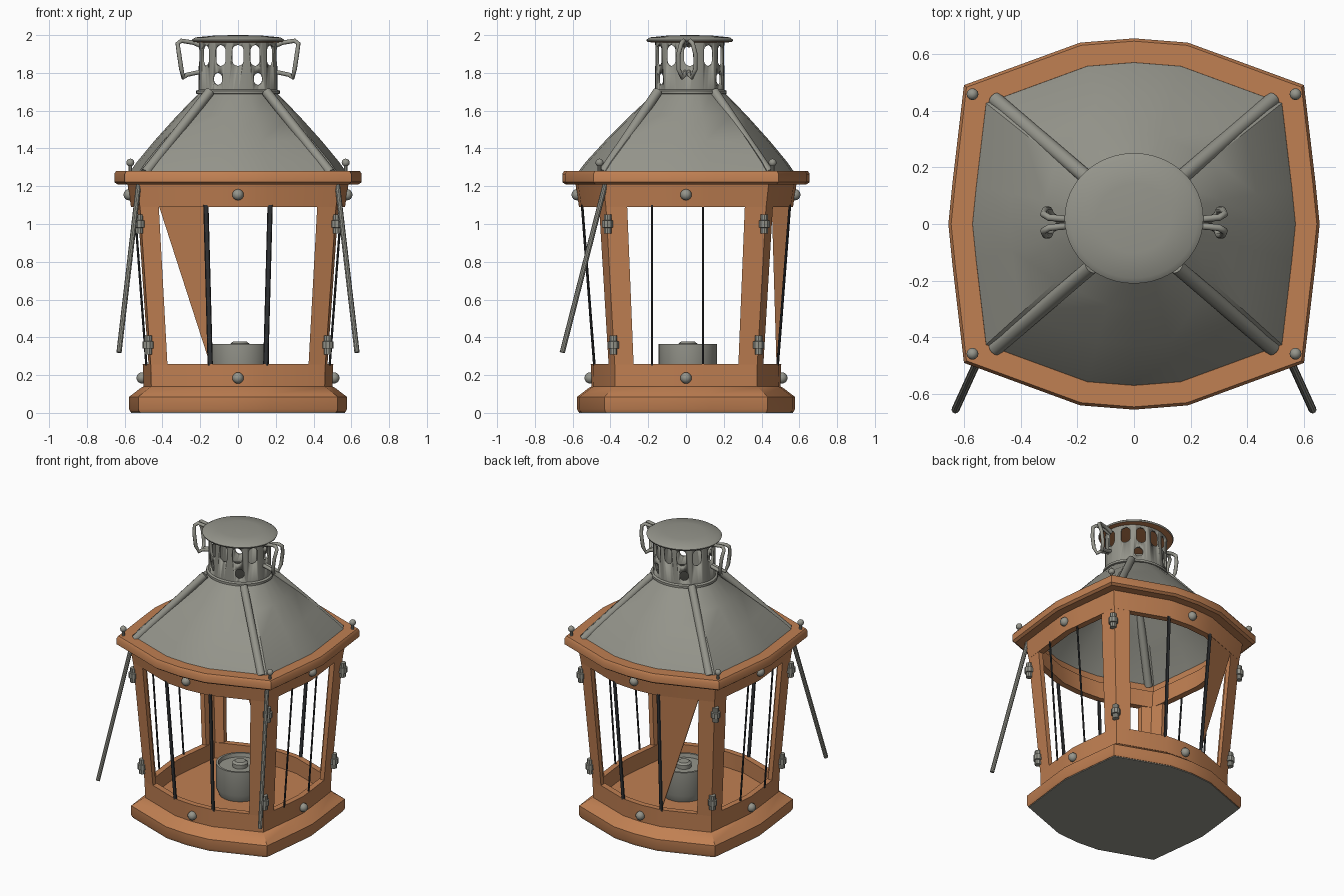
import bpy, bmesh
from math import sin, cos, pi, radians, atan2
from mathutils import Vector

cube = bpy.data.objects.get("Cube")
if cube:
    bpy.data.objects.remove(cube)


def material(name, rgb):
    m = bpy.data.materials.new(name)
    m.use_nodes = True
    m.diffuse_color = (*rgb, 1)
    m.node_tree.nodes["Principled BSDF"].inputs["Base Color"].default_value = (*rgb, 1)
    return m


COPPER = material("copper orange", (0.53, 0.215, 0.085))
GRAY = material("metal gray", (0.30, 0.30, 0.26))
DARK = material("dark iron", (0.03, 0.032, 0.035))


def finish(name, bm, mats, angle=35):
    bmesh.ops.recalc_face_normals(bm, faces=bm.faces)
    mesh = bpy.data.meshes.new(name)
    bm.to_mesh(mesh)
    bm.free()
    for m in mats:
        mesh.materials.append(m)
    ob = bpy.data.objects.new(name, mesh)
    bpy.context.collection.objects.link(ob)
    bpy.ops.object.select_all(action='DESELECT')
    ob.select_set(True)
    bpy.context.view_layer.objects.active = ob
    bpy.ops.object.shade_smooth_by_angle(angle=radians(angle))
    return ob


def add_loft(bm, rings, cyclic=False, caps=True):
    """Skin a stack of point loops with quads."""
    loops = [[bm.verts.new(p) for p in r] for r in rings]
    n = len(loops[0])
    pairs = list(zip(loops, loops[1:])) + ([(loops[-1], loops[0])] if cyclic else [])
    for a, b in pairs:
        for i in range(n):
            j = (i + 1) % n
            bm.faces.new((a[i], a[j], b[j], b[i]))
    if caps and not cyclic:
        bm.faces.new(loops[0])
        bm.faces.new(loops[-1])


def loft(name, rings, mat, cyclic=False, caps=True, angle=35):
    bm = bmesh.new()
    add_loft(bm, rings, cyclic, caps)
    return finish(name, bm, [mat], angle)


def circle(r, z, c=(0, 0), n=32, squash=1.0):
    return [(c[0] + r * cos(2 * pi * i / n), c[1] + squash * r * sin(2 * pi * i / n), z)
            for i in range(n)]


def rod(name, a, b, r, mat, n=10, wide=1.0):
    """Straight bar between two points, optionally widened along x."""
    a, b = Vector(a), Vector(b)
    q = (b - a).to_track_quat('Z', 'Y').to_matrix() if wide == 1 else None
    rings = []
    for p in (a, b):
        pts = [Vector((wide * r * cos(2 * pi * i / n), r * sin(2 * pi * i / n), 0)) for i in range(n)]
        rings.append([p + (q @ v if q else v) for v in pts])
    return loft(name, rings, mat)


def ball(name, pos, r, mat):
    bm = bmesh.new()
    bmesh.ops.create_uvsphere(bm, u_segments=12, v_segments=8, radius=r)
    bmesh.ops.translate(bm, verts=bm.verts, vec=pos)
    return finish(name, bm, [mat], 60)


# Bulged square plan shared by base, frame, eave and roof
quarter = [(0.655, 0), (0.64, 0.15), (0.6, 0.49), (0.19, 0.64), (0, 0.655)]
half = quarter + [(-x, y) for x, y in quarter[-2::-1]]
PLAN = half + [(x, -y) for x, y in half[-2:0:-1]]


def plan(s, z):
    return [(x * s, y * s, z) for x, y in PLAN]


# Base: flared foot, low wall and floor
loft("base_tray", [plan(s, z) for s, z in
     [(0.87, 0.005), (0.88, 0.02), (0.88, 0.085), (0.85, 0.1), (0.78, 0.135),
      (0.765, 0.14), (0.77, 0.26), (0.71, 0.26), (0.71, 0.15)]], COPPER)
loft("bottom_plate", [plan(0.865, 0), plan(0.865, 0.008)], GRAY)

# Upper band and eave
loft("upper_band", [plan(s, z) for s, z in
     [(0.865, 1.09), (0.895, 1.22), (0.83, 1.22), (0.80, 1.09)]], COPPER, cyclic=True)
loft("eave_ring", [plan(s, z) for s, z in
     [(0.975, 1.21), (1, 1.222), (1, 1.265), (0.985, 1.28), (0.87, 1.28), (0.84, 1.21)]],
     COPPER, cyclic=True)

# V-shaped corner posts with hinges, pins and roof ribs
LOW, HIGH = (0.77, 0.255), (0.865, 1.095)
post = [(0.485, 0.532), (0.6, 0.49), (0.615, 0.36),
        (0.575, 0.36), (0.55, 0.455), (0.485, 0.49)]
for sx in (1, -1):
    for sy in (1, -1):
        tag = ("left" if sx > 0 else "right") + ("_back" if sy > 0 else "_front")
        loft("corner_post_" + tag,
             [[(sx * x * s, sy * y * s, z) for x, y in post] for s, z in (LOW, HIGH)], COPPER)
        for part, x, y, z in (("upper", 0.522, 0.415, 1.0), ("lower", 0.475, 0.384, 0.36)):
            c = (sx * x, sy * y)
            loft(f"hinge_{part}_{tag}", [circle(r, z + h, c, 10) for r, h in
                 [(0.021, -0.05), (0.021, -0.02), (0.03, -0.018), (0.03, 0.018),
                  (0.021, 0.02), (0.021, 0.05)]], GRAY)
        x, y = sx * 0.57, sy * 0.458
        rod("pin_" + tag, (x, y, 1.27), (x, y, 1.32), 0.01, GRAY)
        ball("pin_head_" + tag, (x, y, 1.325), 0.021, GRAY)
        rod("roof_rib_" + tag, (sx * 0.49, sy * 0.44, 1.27), (sx * 0.15, sy * 0.15, 1.70),
            0.026, GRAY, 12)

# Window bars on all four sides
for s in (1, -1):
    for x in (1, -1):
        rod("front_bar" if s < 0 else "back_bar", (x * 0.147, s * 0.485, 0.25),
            (x * 0.17, s * 0.55, 1.1), 0.007, DARK, 8, wide=2)
    for y in (-0.18, 0.09):
        rod("side_bar", (s * 0.485, y, 0.25), (s * 0.548, y, 1.1), 0.006, DARK, 8)

# Bent sheet left in the back opening
bm = bmesh.new()
front = [(-0.42, 0.46, 1.1), (-0.17, 0.55, 1.1), (-0.147, 0.485, 0.255)]
add_loft(bm, [front, [(x, y - 0.006, z) for x, y, z in front]])
finish("loose_sheet", bm, [COPPER])

# Rivets at the middle of each side
for s, z in ((0.775, 0.185), (0.88, 1.155)):
    for x, y in ((0.655, 0), (-0.655, 0), (0, 0.655), (0, -0.655)):
        ball("rivet", (x * s, y * s, z), 0.03, GRAY)

# Leaning rods at the front corners
for s in (1, -1):
    rod("leaning_rod", (s * 0.525, -0.425, 1.22), (s * 0.63, -0.655, 0.32), 0.014, GRAY)

# Roof shell: plan outline blended into a round collar
roof = []
for t, z in ((0, 1.265), (0.12, 1.33), (0.36, 1.44), (0.68, 1.575), (1, 1.70)):
    ring = []
    for x, y in PLAN:
        a = atan2(y, x)
        ring.append((0.885 * x * (1 - t) + 0.2 * cos(a) * t,
                     0.885 * y * (1 - t) + (0.18 * sin(a) + 0.02) * t, z))
    roof.append(ring)
loft("roof", roof, GRAY, caps=False, angle=30)

# Chimney neck with slots and round vent holes
C, Q = (0, 0.02), 0.88
neck = loft("chimney_neck", [circle(r, z, C, 48, Q) for r, z in
            [(0.208, 1.68), (0.208, 1.97), (0.196, 1.97), (0.196, 1.68)]], GRAY, cyclic=True)
bm = bmesh.new()


def vent(angle, z, w, h):
    rings = []
    for d in (0.1, 0.3):
        pts = []
        for i in range(16):
            a = 2 * pi * (i + 0.5) / 16
            u, v = w * cos(a), w * sin(a) + (h if sin(a) > 0 else -h)
            pts.append((d * sin(angle) + u * cos(angle),
                        C[1] - d * cos(angle) + u * sin(angle), z + v))
        rings.append(pts)
    add_loft(bm, rings)


for i in range(12):
    vent(i * pi / 6, 1.892, 0.03, 0.025)
for a in (35, 145, 215, 325):
    vent(radians(a), 1.768, 0.028, 0.004)
cutter = finish("vent_cutter", bm, [GRAY])
cutter.hide_render = True
mod = neck.modifiers.new("vents", 'BOOLEAN')
mod.operation, mod.solver, mod.object = 'DIFFERENCE', 'EXACT', cutter
bpy.context.view_layer.objects.active = neck
bpy.ops.object.modifier_apply(modifier=mod.name)
bpy.data.objects.remove(cutter)

loft("neck_collar", [circle(r, z, C, 48, Q) for r, z in
     [(0.2, 1.685), (0.222, 1.69), (0.222, 1.705), (0.2, 1.715)]], GRAY, cyclic=True)

# Domed lid with a copper underside
lid = loft("lid", [circle(r, z, C, 48, 0.94) for r, z in
           [(0.22, 1.962), (0.24, 1.965), (0.245, 1.975), (0.225, 1.988),
            (0.13, 1.997), (0.03, 2.0)]], GRAY, angle=50)
lid.data.materials.append(COPPER)
for p in lid.data.polygons:
    if p.normal.z < -0.8:
        p.material_index = 1

# Wire handles: a pair of bent wires on each side of the neck
for sx in (1, -1):
    for sy in (1, -1):
        cu = bpy.data.curves.new("handle_wire", 'CURVE')
        cu.dimensions, cu.bevel_depth, cu.bevel_resolution = '3D', 0.012, 2
        sp = cu.splines.new('POLY')
        path = [(0.2, 0.01, 1.945), (0.235, 0.012, 1.96), (0.3, 0.018, 1.97), (0.32, 0.03, 1.955),
                (0.312, 0.045, 1.9), (0.3, 0.045, 1.82), (0.29, 0.025, 1.775),
                (0.27, 0.012, 1.79), (0.2, 0.01, 1.805)]
        sp.points.add(len(path) - 1)
        for pt, (x, y, z) in zip(sp.points, path):
            pt.co = (sx * x, sy * y + 0.005, z, 1)
        cu.use_fill_caps = True
        cu.materials.append(GRAY)
        bpy.context.collection.objects.link(bpy.data.objects.new("handle_wire", cu))

# Burner cup on the floor
loft("burner_cup", [circle(r, z, (0.01, 0.01)) for r, z in
     [(0.135, 0.15), (0.155, 0.2), (0.155, 0.365), (0.14, 0.365), (0.135, 0.34)]], GRAY)
loft("burner_wick_holder", [circle(r, z, (0.01, 0.01), 16) for r, z in
     [(0.05, 0.335), (0.05, 0.367), (0.035, 0.378)]], GRAY)
